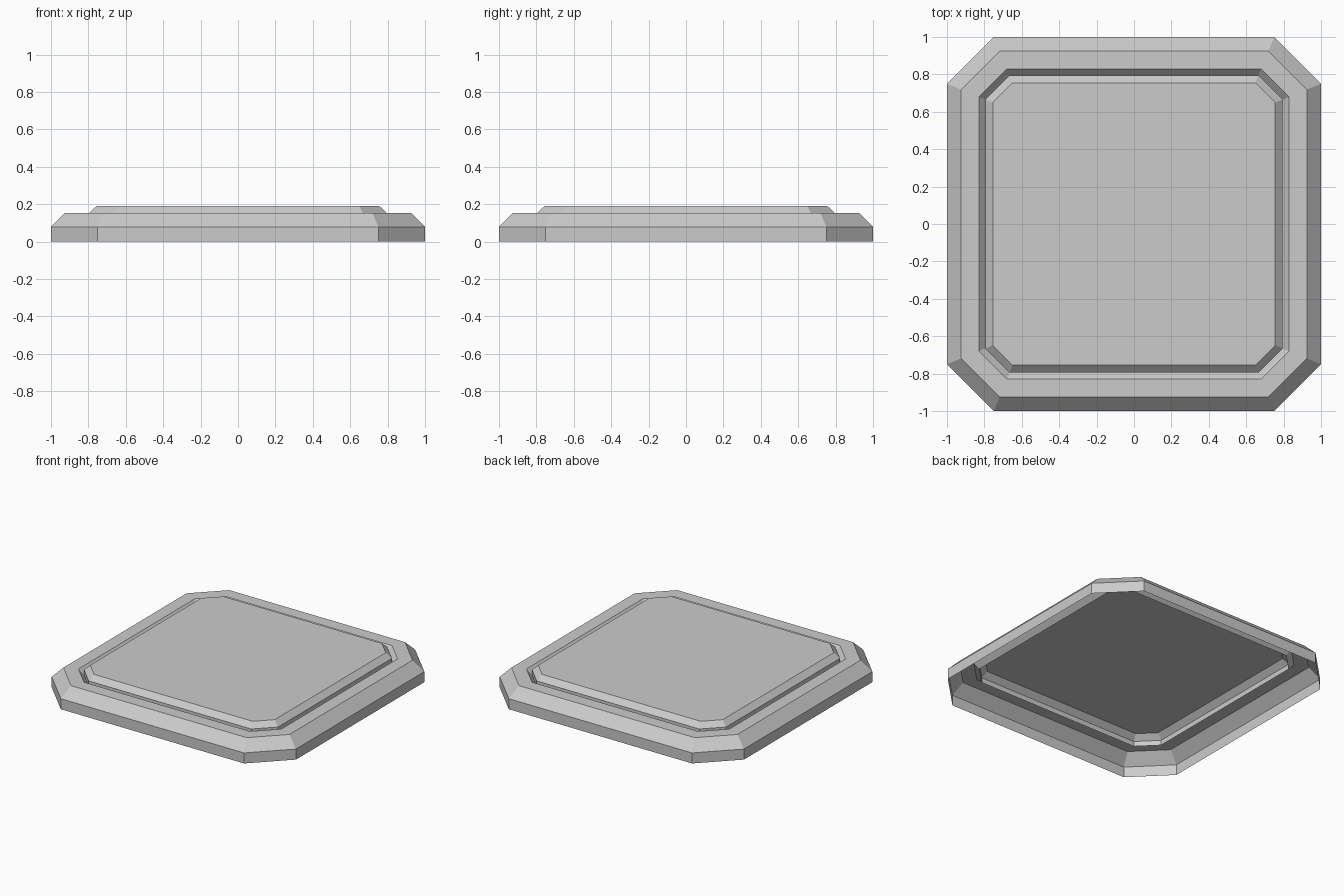
import bpy, bmesh

if "Cube" in bpy.data.objects:
    bpy.data.objects.remove(bpy.data.objects["Cube"])


def octagon(bm, inset, z):
    """Square with cut corners, moved evenly inwards by inset."""
    h = 1.0 - inset
    c = h - (0.25 - 0.586 * inset)
    pts = [(c, -h), (h, -c), (h, c), (c, h), (-c, h), (-h, c), (-h, -c), (-c, -h)]
    return [bm.verts.new((x, y, z)) for x, y in pts]


def loft(name, profile, cap=False):
    """Open shell through nested octagons given as (inset, height)."""
    bm = bmesh.new()
    rings = [octagon(bm, i, z) for i, z in profile]
    for a, b in zip(rings, rings[1:]):
        for k in range(8):
            n = (k + 1) % 8
            bm.faces.new((a[k], a[n], b[n], b[k]))
    if cap:
        bm.faces.new(rings[-1])
    mesh = bpy.data.meshes.new(name)
    bm.to_mesh(mesh)
    bm.free()
    obj = bpy.data.objects.new(name, mesh)
    bpy.context.collection.objects.link(obj)
    return obj


# Outer rim: upright side, chamfer, flat ledge, slope into the groove
loft("outer_rim", [(0, 0), (0, 0.078), (0.075, 0.154), (0.17, 0.154), (0.205, 0.117)])

# Raised panel: groove wall, chamfer and flat top
loft("raised_panel", [(0.205, 0.117), (0.205, 0.154), (0.245, 0.191)], cap=True)
